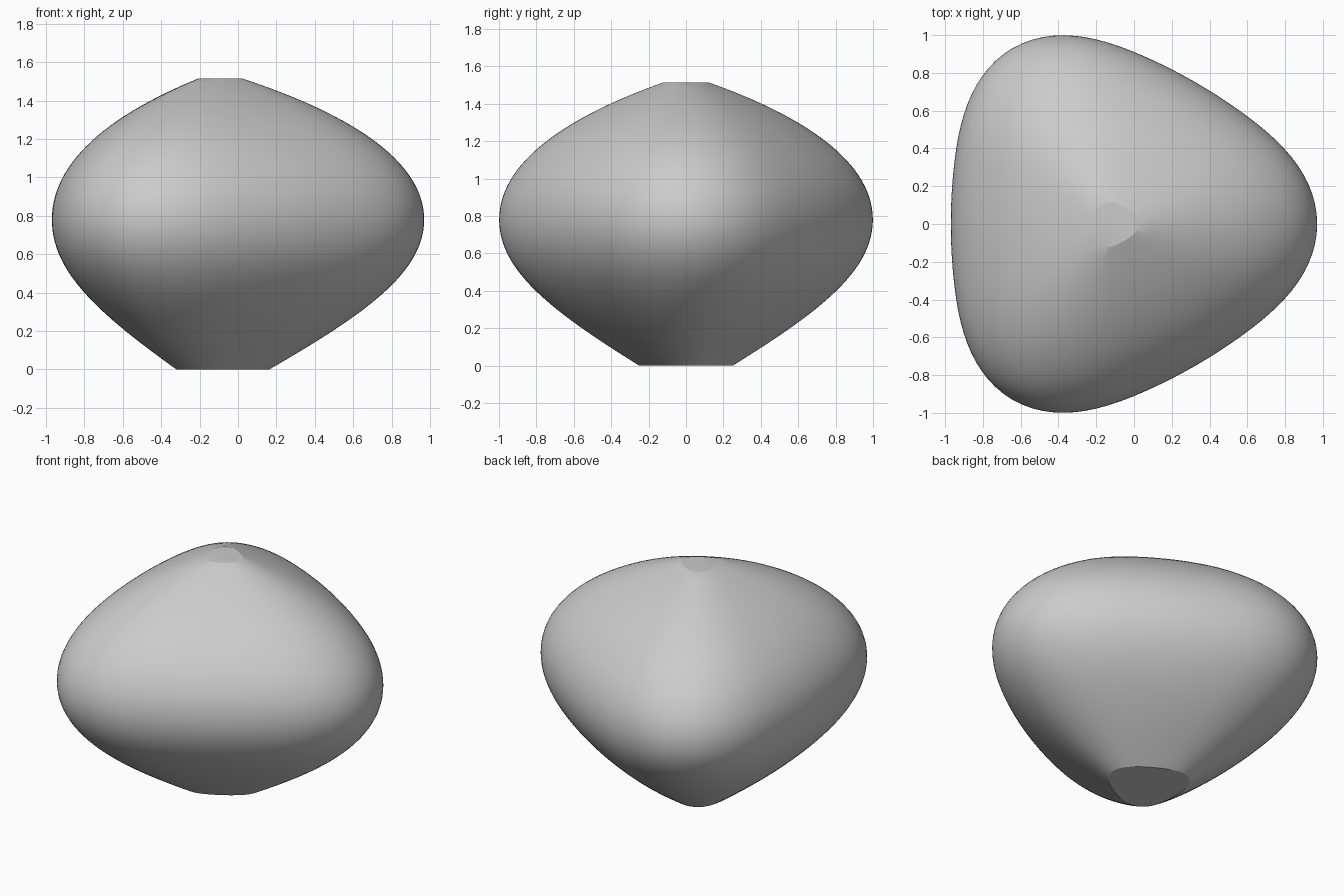
import bpy
import bmesh
from math import cos, sin, pi
from mathutils import Vector
from mathutils.geometry import interpolate_bezier

cube = bpy.data.objects.get("Cube")
if cube:
    bpy.data.objects.remove(cube, do_unlink=True)

SEGMENTS = 120
STEPS = 28
AXIS_X = -0.105

# Plain grey material
grey = bpy.data.materials.new("plain_grey")
grey.use_nodes = True
colour = (0.6, 0.6, 0.6, 1.0)
grey.diffuse_color = colour
grey.node_tree.nodes["Principled BSDF"].inputs["Base Color"].default_value = colour


def outline(angle):
    """Rounded triangle with one corner towards +x."""
    r = 0.96 + 0.105 * cos(3 * angle) + 0.01 * cos(6 * angle)
    return r * cos(angle), r * sin(angle)


# Side profile as (scale, height): lower flare, then upper shoulder
lower = [(0.25, 0), (0.7, 0.28), (1, 0.5), (1, 0.78)]
upper = [(1, 0.78), (1, 1.06), (0.7, 1.31), (0.12, 1.515)]
profile = []
for curve in (lower, upper):
    points = interpolate_bezier(*[Vector((s, z, 0)) for s, z in curve], STEPS)
    profile += points[1:] if profile else points

# Loft the outline along the profile and cap both ends
bm = bmesh.new()
rings = []
for scale, height, _ in profile:
    ring = []
    for i in range(SEGMENTS):
        x, y = outline(2 * pi * i / SEGMENTS)
        ring.append(bm.verts.new((AXIS_X + scale * x, scale * y, height)))
    rings.append(ring)
for a, b in zip(rings, rings[1:]):
    for i in range(SEGMENTS):
        j = (i + 1) % SEGMENTS
        bm.faces.new((a[i], a[j], b[j], b[i]))
bm.faces.new(rings[0][::-1])
bm.faces.new(rings[-1])

mesh = bpy.data.meshes.new("rounded_body")
bm.to_mesh(mesh)
bm.free()
mesh.materials.append(grey)
body = bpy.data.objects.new("rounded_body", mesh)
bpy.context.collection.objects.link(body)

# Smooth sides, crisp rims at the flat ends
bpy.ops.object.select_all(action="DESELECT")
body.select_set(True)
bpy.context.view_layer.objects.active = body
bpy.ops.object.shade_smooth_by_angle(angle=pi / 9)
